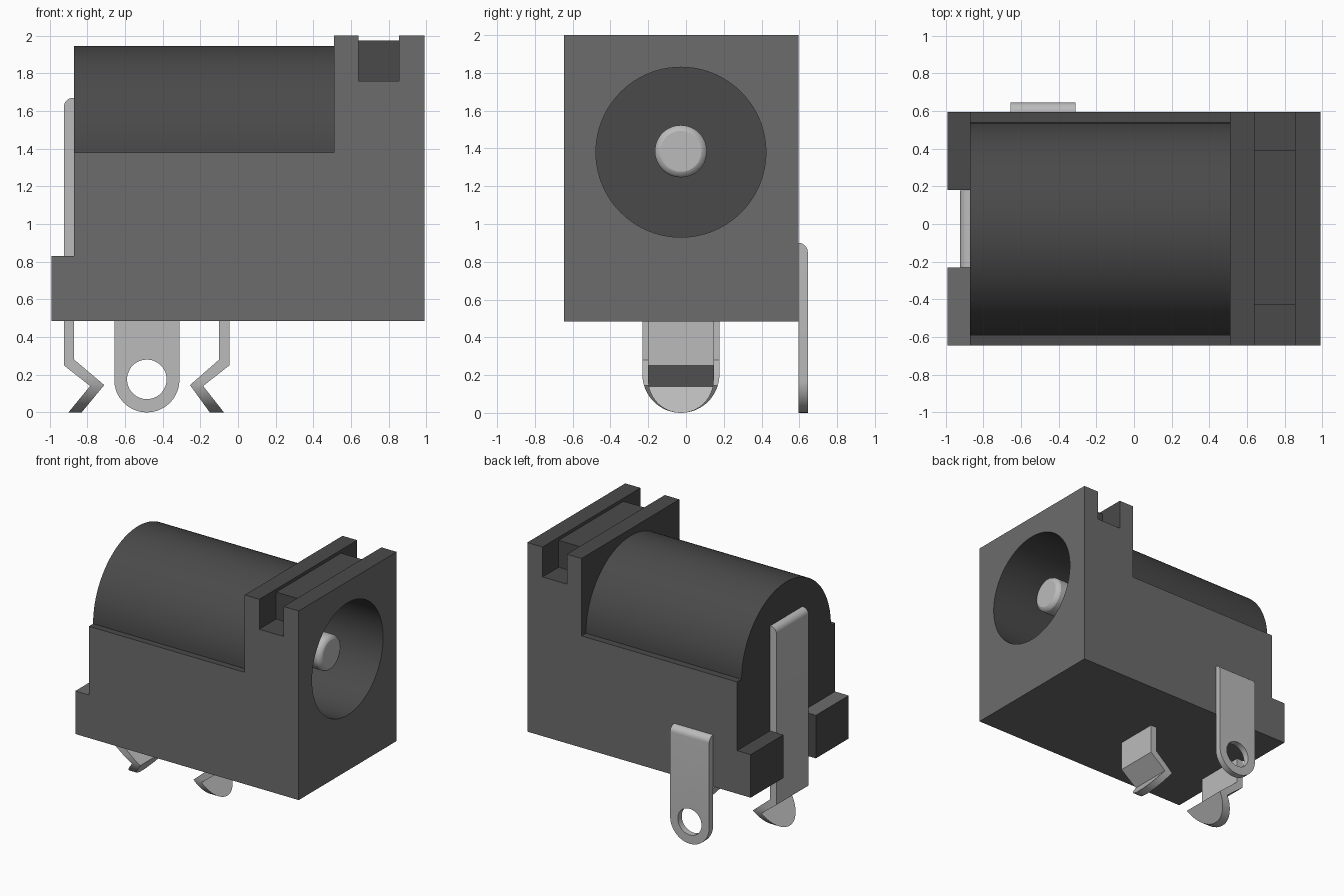
import bpy, bmesh, math
from mathutils import Vector

cube = bpy.data.objects.get("Cube")
if cube:
    bpy.data.objects.remove(cube, do_unlink=True)


def material(name, v):
    m = bpy.data.materials.new(name)
    m.use_nodes = True
    m.diffuse_color = (v, v, v, 1)
    m.node_tree.nodes["Principled BSDF"].inputs["Base Color"].default_value = (v, v, v, 1)
    return m


GREY = material("charcoal grey", 0.15)
BLACK = material("soft black", 0.068)
METAL = material("pale metal", 0.50)


def prism(name, pts, axis, lo, hi, *mats):
    """Extrude a closed profile along x (points are y, z) or y (points are x, z)."""
    bm = bmesh.new()
    place = (lambda p: (lo, p[0], p[1])) if axis == "x" else (lambda p: (p[0], lo, p[1]))
    face = bm.faces.new([bm.verts.new(place(p)) for p in pts])
    grown = bmesh.ops.extrude_face_region(bm, geom=[face])["geom"]
    step = Vector((hi - lo, 0, 0)) if axis == "x" else Vector((0, hi - lo, 0))
    bmesh.ops.translate(bm, vec=step, verts=[g for g in grown if isinstance(g, bmesh.types.BMVert)])
    bmesh.ops.recalc_face_normals(bm, faces=bm.faces)
    me = bpy.data.meshes.new(name)
    bm.to_mesh(me)
    bm.free()
    ob = bpy.data.objects.new(name, me)
    bpy.context.collection.objects.link(ob)
    for m in mats:
        me.materials.append(m)
    return ob


def activate(ob):
    bpy.ops.object.select_all(action="DESELECT")
    ob.select_set(True)
    bpy.context.view_layer.objects.active = ob


def smooth(ob):
    activate(ob)
    bpy.ops.object.shade_smooth_by_angle(angle=math.radians(30))


def boolean(ob, cutter, operation):
    activate(ob)
    mod = ob.modifiers.new("cut", "BOOLEAN")
    mod.operation, mod.solver, mod.object = operation, "EXACT", cutter
    bpy.ops.object.modifier_apply(modifier=mod.name)


def arc(cu, cv, r, a0, a1, n):
    return [(cu + r * math.cos(math.radians(a0 + (a1 - a0) * i / n)),
             cv + r * math.sin(math.radians(a0 + (a1 - a0) * i / n))) for i in range(n + 1)]


def circle(cu, cv, r, n=96):
    return arc(cu, cv, r, 0, 360, n)[:-1]


def rect(u0, u1, v0, v1):
    return [(u0, v0), (u1, v0), (u1, v1), (u0, v1)]


def tongue(cu, r, top):
    """Strip outline with a half-round lower end resting on zero height."""
    return arc(cu, r, r, 180, 360, 32) + [(cu + r, top), (cu - r, top)]


FRONT, BACK, MID, AXIS = -0.645, 0.595, -0.027, 1.38
X0, X1, BASE = -0.87, 0.99, 0.485

# Housing with slotted collar, rounded barrel and the bridge inside the slot
housing = prism("housing", [
    (X0, BASE), (X1, BASE), (X1, 2), (0.855, 2), (0.855, 1.76), (0.64, 1.76),
    (0.64, 2), (0.51, 2), (0.51, AXIS), (X0, AXIS)], "y", FRONT, BACK, GREY, BLACK)
barrel = prism("barrel", arc(MID, AXIS, 0.565, 0, 180, 64), "x", X0, 0.51, BLACK)
bridge = prism("slot_bridge", rect(-0.43, 0.39, 1.76, 1.975), "x", 0.64, 0.855, BLACK)

# Socket bore
bore = prism("bore_cutter", circle(MID, AXIS, 0.45), "x", -0.4, 1.2, BLACK)
for part in (housing, barrel, bridge):
    boolean(part, bore, "DIFFERENCE")
bpy.data.objects.remove(bore, do_unlink=True)

# Rear feet
front_foot = prism("front_foot", rect(-0.99, X0, BASE, 0.83), "y", FRONT, -0.23, GREY, BLACK)
back_foot = prism("back_foot", rect(-0.99, X0, BASE, 0.83), "y", 0.18, BACK, GREY, BLACK)

# Grey on the outer sides, mouth and underside; black elsewhere
for part in (housing, front_foot, back_foot):
    for p in part.data.polygons:
        n, c = p.normal, p.center
        outer = (n.x > 0.9 and c.x > X1 - 0.01) \
            or (n.y < -0.9 and c.y < FRONT + 0.01) \
            or (n.y > 0.9 and c.y > BACK - 0.01) \
            or (n.z < -0.9 and c.z < BASE + 0.01) \
            or (part is front_foot and n.z > 0.9)
        p.material_index = 0 if outer else 1

# Centre pin with a chamfered tip
pin = prism("centre_pin", circle(MID, AXIS + 0.005, 0.138, 64), "x", -0.4, 0.845, METAL)
bev = pin.modifiers.new("chamfer", "BEVEL")
bev.width, bev.segments, bev.limit_method = 0.03, 2, "ANGLE"

# Kinked terminals: bent side profile trimmed to a round-ended strip
rear = prism("rear_terminal", [
    (-0.925, 0.25), (-0.785, 0.14), (-0.9, 0), (-0.83, 0), (-0.71, 0.145),
    (-0.87, 0.28), (-0.87, 1.67)] + arc(-0.875, 1.62, 0.05, 90, 180, 8),
    "y", -0.4, 0.35, METAL)
middle = prism("middle_terminal", [
    (-0.045, 0.52), (-0.045, 0.25), (-0.185, 0.14), (-0.075, 0), (-0.15, 0),
    (-0.255, 0.145), (-0.1, 0.28), (-0.1, 0.52)], "y", -0.4, 0.35, METAL)
for strip, r in ((rear, 0.204), (middle, 0.174)):
    trim = prism("trim_cutter", tongue(MID, r, 1.9), "x", -1.2, 0.2, METAL)
    boolean(strip, trim, "INTERSECT")
    bpy.data.objects.remove(trim, do_unlink=True)

# Side terminal on the back wall, with an eyelet
side = prism("side_terminal", [(BACK, 0), (0.645, 0)] + arc(0.595, 0.85, 0.05, 0, 90, 8),
             "x", -0.8, -0.2, METAL)
trim = prism("trim_cutter", tongue(-0.484, 0.173, 1.2), "y", 0.4, 0.8, METAL)
eyelet = prism("eyelet_cutter", circle(-0.484, 0.175, 0.105, 48), "y", 0.4, 0.8, METAL)
boolean(side, trim, "INTERSECT")
boolean(side, eyelet, "DIFFERENCE")
for helper in (trim, eyelet):
    bpy.data.objects.remove(helper, do_unlink=True)

for part in (housing, barrel, bridge, pin, rear, middle, side):
    smooth(part)
